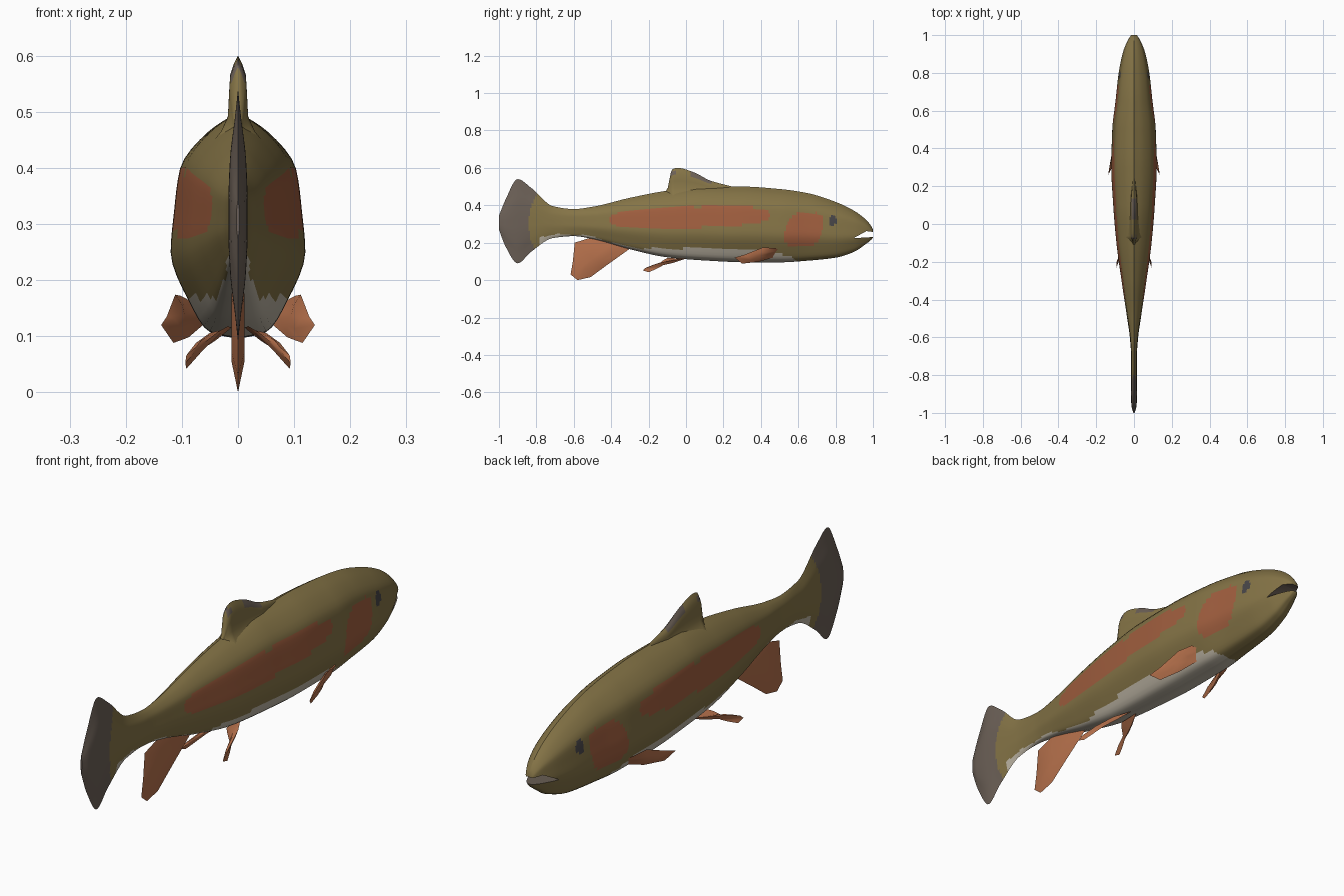
import bpy, bmesh, math
from mathutils import Vector

if "Cube" in bpy.data.objects:
    bpy.data.objects.remove(bpy.data.objects["Cube"])


def material(name, rgb):
    m = bpy.data.materials.new(name)
    m.diffuse_color = (*rgb, 1)
    m.use_nodes = True
    m.node_tree.nodes["Principled BSDF"].inputs["Base Color"].default_value = m.diffuse_color
    return m


olive = material("olive skin", (0.235, 0.175, 0.062))
rose = material("rose stripe", (0.36, 0.115, 0.05))
cream = material("pale belly", (0.52, 0.47, 0.38))
grey = material("grey tail", (0.150, 0.118, 0.095))
dark = material("dark eye", (0.065, 0.060, 0.065))
orange = material("orange fin", (0.47, 0.165, 0.072))


def curve(keys, x):
    """Monotone smooth interpolation of rows (x, a, b, ...)."""
    n = len(keys)
    i = max(j for j in range(n - 1) if keys[j][0] <= x or j == 0)

    def slope(j, c):
        return (keys[j + 1][c] - keys[j][c]) / (keys[j + 1][0] - keys[j][0])

    def tangent(j, c):
        if j == 0:
            return slope(0, c)
        if j == n - 1:
            return slope(n - 2, c)
        a, b = slope(j - 1, c), slope(j, c)
        return 0 if a * b <= 0 else 2 * a * b / (a + b)

    h = keys[i + 1][0] - keys[i][0]
    t = (x - keys[i][0]) / h
    out = []
    for c in range(1, len(keys[0])):
        p, q = keys[i][c], keys[i + 1][c]
        out.append((2*t**3 - 3*t**2 + 1) * p + (t**3 - 2*t**2 + t) * h * tangent(i, c)
                   + (3*t**2 - 2*t**3) * q + (t**3 - t**2) * h * tangent(i + 1, c))
    return out


# Stations along the body: y, top, bottom, half width
STATIONS = [
    (-1, .345, .27, .003), (-.965, .43, .18, .013), (-.9, .54, .09, .017),
    (-.83, .495, .15, .016), (-.71, .395, .225, .015), (-.6, .38, .235, .022),
    (-.5, .392, .22, .036), (-.3, .44, .165, .066), (-.1, .478, .122, .093),
    (.1, .50, .105, .110), (.3, .50, .096, .120), (.5, .487, .095, .115),
    (.65, .465, .104, .098), (.8, .418, .12, .081), (.9, .37, .152, .061),
    (.96, .325, .192, .04), (.99, .29, .215, .024), (1, .27, .228, .016)]
# Half cross-sections: step, width share, height share
ROUND = [(0, 0, 1), (1, .45, .91), (2, .86, .75), (3, .95, .56), (4, 1, .38),
         (5, .74, .17), (6, .42, .03), (7, 0, 0)]
BLADE = [(0, 0, 1), (1, .35, .88), (2, .85, .72), (3, 1, .56), (4, 1, .42),
         (5, .8, .26), (6, .35, .12), (7, 0, 0)]
RINGS, HALF = 240, 28


def mesh_object(name, bm, mats):
    bmesh.ops.recalc_face_normals(bm, faces=bm.faces)
    me = bpy.data.meshes.new(name)
    bm.to_mesh(me)
    bm.free()
    ob = bpy.data.objects.new(name, me)
    bpy.context.collection.objects.link(ob)
    for m in mats:
        me.materials.append(m)
    return ob


def smooth(ob, angle):
    bpy.ops.object.select_all(action='DESELECT')
    ob.select_set(True)
    bpy.context.view_layer.objects.active = ob
    bpy.ops.object.shade_smooth_by_angle(angle=math.radians(angle))


# Body and tail in one loft
bm = bmesh.new()
half = [(curve(ROUND, 7 * k / HALF), curve(BLADE, 7 * k / HALF)) for k in range(HALF + 1)]
rings = []
for r in range(RINGS + 1):
    y = -1 + 2 * r / RINGS
    top, bot, wide = curve(STATIONS, y)
    s = min(1, max(0, (-.6 - y) / .25))
    pts = [((a[0] * (1 - s) + b[0] * s) * wide,
            bot + (top - bot) * (a[1] * (1 - s) + b[1] * s)) for a, b in half]
    pts += [(-x, z) for x, z in pts[-2:0:-1]]
    rings.append([bm.verts.new((x, y, z)) for x, z in pts])
for a, b in zip(rings, rings[1:]):
    for k in range(len(a)):
        j = (k + 1) % len(a)
        bm.faces.new((a[k], a[j], b[j], b[k]))
bm.faces.new(rings[0])
bm.faces.new(rings[-1])
body = mesh_object("body", bm, [olive, rose, cream, grey, dark])

# Open mouth
bm = bmesh.new()
wedge = [(.895, .224), (.965, .262), (1.03, .254), (1.03, .232)]
sides = [[bm.verts.new((x, y, z)) for y, z in wedge] for x in (-.2, .2)]
for s in sides:
    bm.faces.new(s)
for k in range(4):
    j = (k + 1) % 4
    bm.faces.new((sides[0][k], sides[0][j], sides[1][j], sides[1][k]))
cutter = mesh_object("mouth_cutter", bm, [olive])
cutter.hide_render = True
mod = body.modifiers.new("mouth", 'BOOLEAN')
mod.operation, mod.solver, mod.object = 'DIFFERENCE', 'EXACT', cutter
bpy.context.view_layer.objects.active = body
bpy.ops.object.modifier_apply(modifier="mouth")
bpy.data.objects.remove(cutter)

# Upper edge of the pale belly
BELLY = [(-.78, .235), (-.6, .245), (-.4, .205), (-.25, .172), (.07, .172),
         (.3, .165), (.45, .155), (.56, .125), (.6, .09)]


def blob(y, z, cy, cz, ry, rz, power):
    return abs((y - cy) / ry) ** power + abs((z - cz) / rz) ** power < 1


def skin(c, n):
    y, z = c.y, c.z
    if y > .89 and abs(n.x) < .02 and .222 < z < .264:
        return 3
    if y < -.84 + 1.6 * (z - .3) ** 2:
        return 3
    if blob(y, z - .025 * y, .785, .30, .022, .028, 2):
        return 4
    if blob(y, z, .02, .335 + .03 * y, .43, .055, 2.8):
        return 1
    if blob(y - .25 * (z - .27), z, .63, .27, .10, .092, 3):
        return 1
    if -.78 < y < .6 and z < curve(BELLY, y)[0] + .004 * math.sin(34 * y):
        return 2
    return 0


for p in body.data.polygons:
    p.material_index = skin(p.center, p.normal)
smooth(body, 45)

# Back fin, flared into the body at its foot
FIN_TOP = [(-.115, .47), (-.1, .487), (-.075, .592), (-.045, .6), (.04, .577),
           (.13, .532), (.24, .502), (.3, .485)]
bm = bmesh.new()
rows = []
for i in range(49):
    y = -.115 + .415 * i / 48
    top = curve(FIN_TOP, y)[0]
    fade = min(1, (i + 1) / 6, (49 - i) / 20)
    sect = [(.058 * fade, .43), (.03 * fade, .465)]
    for f, w in ((.2, .018), (.5, .016), (.75, .014), (.9, .007)):
        sect.append((w * fade, .465 + (top - .465) * f))
    pts = sect + [(0, top)] + [(-x, z) for x, z in reversed(sect)]
    rows.append([bm.verts.new((x, y, min(z, top))) for x, z in pts])
for a, b in zip(rows, rows[1:]):
    for k in range(len(a)):
        j = (k + 1) % len(a)
        bm.faces.new((a[k], a[j], b[j], b[k]))
bm.faces.new(rows[0])
bm.faces.new(rows[-1])
back_fin = mesh_object("back_fin", bm, [olive, grey])
for p in back_fin.data.polygons:
    c = p.center
    edge = curve(FIN_TOP, c.y)[0] - c.z
    if (c.y < -.055 and .555 < c.z < .588) or (.02 < c.y < .14 and edge < .022):
        p.material_index = 1
smooth(back_fin, 60)


def fin(name, outline, thick, mirror=False):
    """Lens-shaped fin: a sharp rim with a raised inner ring on both sides."""
    for side in ((1, -1) if mirror else (1,)):
        bm = bmesh.new()
        pts = [Vector((x * side, y, z)) for x, y, z in outline]
        mid = sum(pts, Vector()) / len(pts)
        normal = Vector()
        for a, b in zip(pts, pts[1:] + pts[:1]):
            normal += (a - mid).cross(b - mid)
        normal.normalize()
        rim = [bm.verts.new(p) for p in pts]
        for d in (1, -1):
            inner = [bm.verts.new(mid + (p - mid) * .5 + normal * d * thick) for p in pts]
            hub = bm.verts.new(mid + normal * d * thick)
            for k in range(len(rim)):
                j = (k + 1) % len(rim)
                bm.faces.new((rim[k], rim[j], inner[j], inner[k]))
                bm.faces.new((inner[k], inner[j], hub))
        tag = {1: "right_", -1: "left_"}[side] if mirror else ""
        smooth(mesh_object(tag + name, bm, [orange]), 50)


# Rear belly fin on the centre line
fin("rear_belly_fin", [(0, -.29, .175), (0, -.43, .075), (0, -.51, .016), (0, -.58, 0),
                       (0, -.617, .03), (0, -.605, .1), (0, -.595, .2), (0, -.5, .23),
                       (0, -.38, .205)], .012)
# Chest fins
fin("chest_fin", [(.07, .5, .155), (.102, .48, .172), (.112, .41, .174), (.127, .31, .135),
                  (.137, .26, .12), (.115, .3, .088), (.088, .39, .098), (.06, .47, .122)],
    .008, True)
# Hip fins
fin("hip_fin", [(.012, .0, .115), (.05, -.07, .106), (.075, -.15, .088), (.092, -.215, .066),
                (.094, -.232, .052), (.092, -.2, .042), (.06, -.13, .078), (.018, -.1, .118)],
    .007, True)
